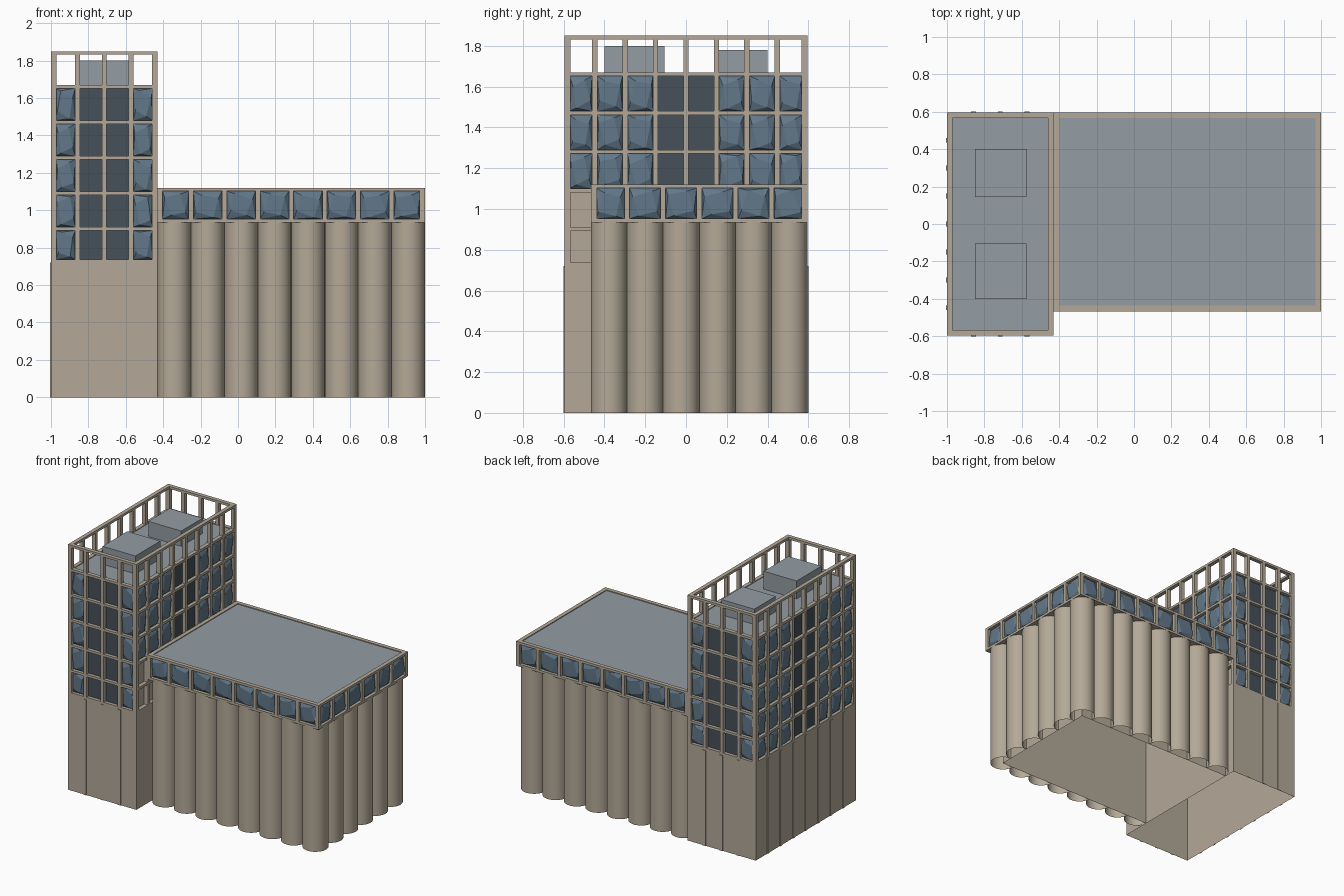
import bpy, bmesh, math, random
from mathutils import Vector

if "Cube" in bpy.data.objects:
    bpy.data.objects.remove(bpy.data.objects["Cube"])

random.seed(4)


def material(name, rgb):
    m = bpy.data.materials.new(name)
    m.diffuse_color = (*rgb, 1)
    m.use_nodes = True
    m.node_tree.nodes["Principled BSDF"].inputs["Base Color"].default_value = m.diffuse_color
    return m


CONCRETE = material("warm concrete", (0.456, 0.397, 0.314))
ROOF = material("roof grey", (0.292, 0.332, 0.366))
DARK = material("dark glass", (0.061, 0.08, 0.102))
BLUE = material("blue glass", (0.122, 0.188, 0.254))


def box(bm, a, b, open_bottom=False):
    lo = [min(p, q) for p, q in zip(a, b)]
    hi = [max(p, q) for p, q in zip(a, b)]
    v = [bm.verts.new((x, y, z)) for z in (lo[2], hi[2])
         for x, y in ((lo[0], lo[1]), (hi[0], lo[1]), (hi[0], hi[1]), (lo[0], hi[1]))]
    for i in range(4):
        j = (i + 1) % 4
        bm.faces.new((v[i], v[j], v[j + 4], v[i + 4]))
    bm.faces.new(v[4:])
    if not open_bottom:
        bm.faces.new(v[3::-1])


def finish(name, bm, mat):
    me = bpy.data.meshes.new(name)
    bm.to_mesh(me)
    bm.free()
    me.materials.append(mat)
    ob = bpy.data.objects.new(name, me)
    bpy.context.collection.objects.link(ob)
    return ob


def box_part(name, a, b, mat, open_bottom=False):
    bm = bmesh.new()
    box(bm, a, b, open_bottom)
    return finish(name, bm, mat)


def pillow(bm, P, u0, u1, z0, z1, d0, d1):
    """Faceted bulging window: base corners and a twisted raised inner quad."""
    w, h = u1 - u0, z1 - z0
    flip = random.random() < 0.5

    def pt(s, t, d):
        return bm.verts.new(P(u0 + (1 - s if flip else s) * w, z0 + t * h, d))

    def j():
        return random.uniform(-0.05, 0.05)

    outer = [pt(s, t, d0) for s, t in ((0, 0), (1, 0), (1, 1), (0, 1))]
    inner = [pt(s + j(), t + j(), d1) for s, t in
             ((0.3, 0.1), (0.9, 0.26), (0.7, 0.9), (0.1, 0.74))]
    faces = [inner]
    for i in range(4):
        k = (i + 1) % 4
        faces += [(outer[i], outer[k], inner[i]), (outer[k], inner[k], inner[i])]
    for f in faces:
        bm.faces.new(f[::-1] if flip else f)


frames, pillows, panes = bmesh.new(), bmesh.new(), bmesh.new()
DEPTH, BAR = 0.03, 0.026


def facade(origin, U, length, bays, levels, top, flat=(), glazed=lambda u, z: True):
    """Grid of bars with a window in each bay; bars run up to top."""
    o, U = Vector(origin), Vector(U)
    N = U.cross(Vector((0, 0, 1)))
    Z = Vector((0, 0, 1))

    def P(u, z, d):
        return o + U * u + Z * z + N * d

    step = length / bays
    for i in range(bays + 1):
        c = min(max(i * step, BAR / 2), length - BAR / 2)
        box(frames, P(c - BAR / 2, levels[0], -DEPTH), P(c + BAR / 2, top, 0))
    for z in sorted(set(levels + [top])):
        lo = z if z == levels[0] else z - 0.018
        box(frames, P(0, lo, -DEPTH), P(length, lo + 0.018, 0))
    for z0, z1 in zip(levels, levels[1:]):
        a, b = z0 + (0.018 if z0 == levels[0] else 0), z1 - 0.018
        for i in range(bays):
            u0, u1 = i * step + BAR / 2, (i + 1) * step - BAR / 2
            if i == 0:
                u0 = BAR
            if i == bays - 1:
                u1 = length - BAR
            if not glazed((u0 + u1) / 2, z0):
                continue
            box(panes, P(u0, a, -DEPTH), P(u1, b, -DEPTH + 0.005))
            if i not in flat:
                pillow(pillows, P, u0, u1, a, b, -DEPTH + 0.006, -0.004)


# Tower extents and floors
TX0, TX1, TY = -1.0, -0.43, 0.597
floors = [0.72 + 0.19 * i for i in range(6)]
TOP = 1.85
W, L = TX1 - TX0, 2 * TY

box_part("tower_base", (TX0, -TY, 0), (TX1, TY, 0.72), CONCRETE, True)
box_part("tower_core", (TX0 + DEPTH, -TY + DEPTH, 0.72),
         (TX1 - DEPTH, TY - DEPTH, 1.655), CONCRETE)
box_part("tower_roof", (TX0 + DEPTH, -TY + DEPTH, 1.655),
         (TX1 - DEPTH, TY - DEPTH, 1.665), ROOF)
box_part("front_roof_unit", (-0.85, -0.40, 1.66), (-0.575, -0.105, 1.80), ROOF)
box_part("rear_roof_unit", (-0.85, 0.145, 1.66), (-0.575, 0.40, 1.78), ROOF)

facade((TX0, -TY, 0), (1, 0, 0), W, 4, floors, TOP, (1, 2))
facade((TX1, TY, 0), (-1, 0, 0), W, 4, floors, TOP, (1, 2))
facade((TX0, TY, 0), (0, -1, 0), L, 8, floors, TOP, (3, 4))
facade((TX1, -TY, 0), (0, 1, 0), L, 8, floors, TOP, (3, 4), lambda u, z: z > 1.05)

# Thin ribs on the tower base, in line with the bars above
ribs = bmesh.new()
for i in range(1, 4):
    x = TX0 + W * i / 4
    for s in (-1, 1):
        box(ribs, (x - 0.013, s * TY, 0), (x + 0.013, s * (TY + 0.005), 0.72))
for i in range(1, 8):
    y = -TY + L * i / 8
    box(ribs, (TX0 - 0.005, y - 0.013, 0), (TX0, y + 0.013, 0.72))
finish("tower_base_ribs", ribs, CONCRETE)

# Silo block: open core wrapped by rows of part cylinders
BX0, BX1, BY0, BY1 = TX1, 1.0, -0.467, TY
EAVE, BTOP = 0.935, 1.12
nx, ny = 8, 6
px, py = (BX1 - BX0) / nx, (BY1 - BY0) / ny
R = px / 2
box_part("silo_core", (BX0, BY0 + R, 0), (BX1 - R, BY1 - R, EAVE), CONCRETE, True)

silos = bmesh.new()


def silo(x, y, a0, a1):
    n = round((a1 - a0) / 10)
    prev = None
    for i in range(n + 1):
        a = math.radians(a0 + (a1 - a0) * i / n)
        p = (x + R * math.cos(a), y + R * math.sin(a))
        cur = [silos.verts.new((*p, z)) for z in (0, EAVE)]
        if prev:
            silos.faces.new((prev[0], cur[0], cur[1], prev[1]))
        prev = cur


for i in range(nx):
    x = BX0 + px * (i + 0.5)
    corner = i == nx - 1
    silo(x, BY0 + R, 180, 450 if corner else 360)
    silo(x, BY1 - R, -90 if corner else 0, 180)
for i in range(1, ny - 1):
    silo(BX1 - R, BY0 + py * (i + 0.5), -90, 90)
ob = finish("silo_tubes", silos, CONCRETE)
bpy.context.view_layer.objects.active = ob
ob.select_set(True)
bpy.ops.object.shade_smooth_by_angle(angle=math.radians(30))

# Glazed top storey of the silo block
box_part("silo_top_core", (BX0, BY0 + DEPTH, EAVE),
         (BX1 - DEPTH, BY1 - DEPTH, 1.105), CONCRETE)
box_part("silo_roof", (BX0 + DEPTH, BY0 + DEPTH, 1.105),
         (BX1 - DEPTH, BY1 - DEPTH, 1.114), ROOF)
box_part("silo_roof_edge", (BX0, BY0, 1.102), (BX0 + DEPTH, BY1, BTOP), CONCRETE)
storey = [EAVE, BTOP]
facade((BX0, BY0, 0), (1, 0, 0), BX1 - BX0, nx, storey, BTOP)
facade((BX1, BY0, 0), (0, 1, 0), BY1 - BY0, ny, storey, BTOP)
facade((BX1, BY1, 0), (-1, 0, 0), BX1 - BX0, nx, storey, BTOP)

finish("window_frames", frames, CONCRETE)
finish("bulging_windows", pillows, BLUE)
finish("flat_windows", panes, DARK)
